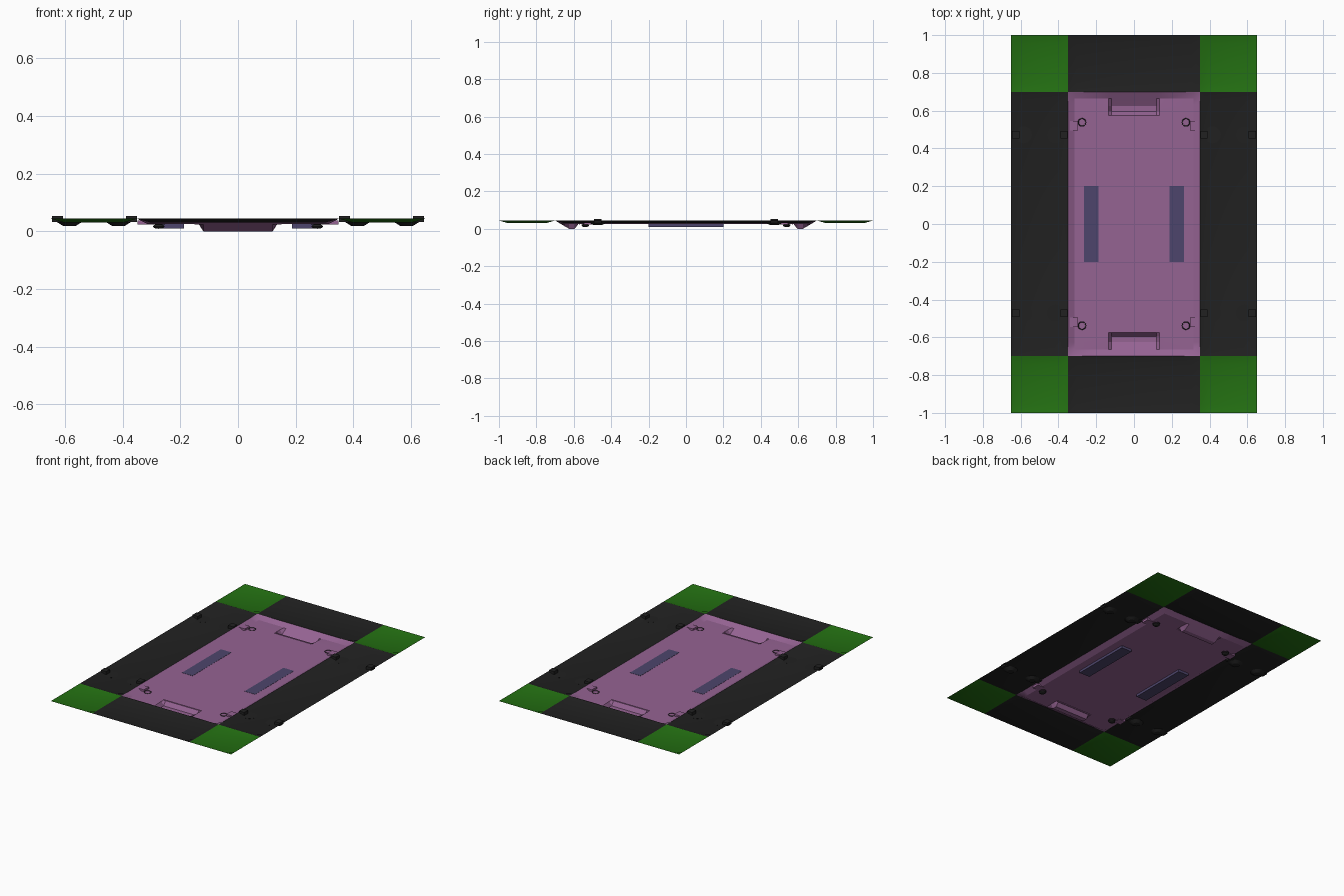
import bpy, bmesh, math

if "Cube" in bpy.data.objects:
    bpy.data.objects.remove(bpy.data.objects["Cube"])


def mat(name, col):
    m = bpy.data.materials.new(name)
    m.diffuse_color = (*col, 1)
    m.use_nodes = True
    m.node_tree.nodes["Principled BSDF"].inputs["Base Color"].default_value = m.diffuse_color
    return m


DARK = mat("charcoal", (0.015, 0.015, 0.015))
GREEN = mat("green", (0.017, 0.16, 0.006))
PINK = mat("mauve", (0.30, 0.125, 0.29))
BLUE = mat("slate_blue", (0.075, 0.06, 0.15))
RIM, FLOOR = 0.044, 0.026


def finish(name, bm, m, angle=20):
    me = bpy.data.meshes.new(name)
    bm.to_mesh(me)
    bm.free()
    me.materials.append(m)
    ob = bpy.data.objects.new(name, me)
    bpy.context.collection.objects.link(ob)
    bpy.ops.object.select_all(action='DESELECT')
    ob.select_set(True)
    bpy.context.view_layer.objects.active = ob
    bpy.ops.object.shade_smooth_by_angle(angle=math.radians(angle))
    return ob


def sheet(name, xs, ys, height, m):
    """Pressed sheet: a grid on the given lines, shaped by height(x, y)."""
    bm = bmesh.new()
    rows = [[bm.verts.new((x, y, height(x, y))) for x in xs] for y in ys]
    for a, b in zip(rows, rows[1:]):
        for i in range(len(xs) - 1):
            bm.faces.new((a[i], a[i + 1], b[i + 1], b[i]))
    return finish(name, bm, m)


def tray(name, cx, cy, hx, hy, inset, floor, m):
    def height(x, y):
        return RIM if abs(x - cx) > hx - inset / 2 or abs(y - cy) > hy - inset / 2 else floor
    xs = [cx - hx, cx - hx + inset, cx + hx - inset, cx + hx]
    ys = [cy - hy, cy - hy + inset, cy + hy - inset, cy + hy]
    return sheet(name, xs, ys, height, m)


def block(name, x0, x1, y0, y1, z0, z1, m):
    bm = bmesh.new()
    bmesh.ops.create_cube(bm, size=1)
    for v in bm.verts:
        v.co.x = x0 if v.co.x < 0 else x1
        v.co.y = y0 if v.co.y < 0 else y1
        v.co.z = z0 if v.co.z < 0 else z1
    return finish(name, bm, m)


def centre_height(x, y):
    ax, ay = abs(x), abs(y)
    if ax < 0.125 and 0.59 < ay < 0.63:
        return 0.0
    if ax < 0.14 and 0.65 < ay < 0.68:
        return FLOOR - 0.003
    if ax > 0.34 or ay > 0.69:
        return RIM
    return FLOOR


# Central pressed panel with a hand well at each end
half_x = [0.12, 0.135, 0.165, 0.315, 0.35]
half_y = [0.575, 0.595, 0.625, 0.665, 0.70]
sheet("centre_panel", [-x for x in reversed(half_x)] + half_x,
      [-y for y in reversed(half_y)] + half_y, centre_height, PINK)

# Outer panels and corners
for s, side in ((-1, "left"), (1, "right")):
    tray(f"{side}_panel", s * 0.5, 0, 0.15, 0.70, 0.045, 0.031, DARK)
    for t, end in ((-1, "front"), (1, "back")):
        tray(f"{end}_{side}_corner", s * 0.5, t * 0.85, 0.15, 0.15, 0.045, 0.031, GREEN)
for t, end in ((-1, "front"), (1, "back")):
    tray(f"{end}_panel", 0, t * 0.85, 0.35, 0.15, 0.045, 0.031, DARK)
    # Raised lip around the hand well
    block(f"{end}_well_lip", -0.135, 0.135, t * 0.57 - 0.003, t * 0.57 + 0.003,
          FLOOR - 0.004, FLOOR + 0.003, PINK)

# Long strips under the centre panel
for s, side in ((-1, "left"), (1, "right")):
    x = s * 0.226
    block(f"{side}_strip", x - 0.038, x + 0.038, -0.2, 0.2, 0.01, FLOOR + 0.001, BLUE)


def socket(name, x, y):
    # Shallow round cup hanging under a side panel
    bm = bmesh.new()
    bmesh.ops.create_cone(bm, cap_ends=True, segments=20, radius1=0.022, radius2=0.045, depth=0.014)
    bmesh.ops.translate(bm, verts=bm.verts, vec=(x, y, 0.026))
    finish(name, bm, DARK)


for s, side in ((-1, "left"), (1, "right")):
    for t, end in ((-1, "front"), (1, "back")):
        tag = f"{end}_{side}"
        # Side panel clips
        y = t * 0.472
        for cx, inward, label in ((0.37, 0.415, "inner"), (0.626, 0.585, "outer")):
            block(f"{tag}_{label}_clip", s * cx - 0.019, s * cx + 0.019,
                  y - 0.02, y + 0.02, 0.032, 0.053, DARK)
            socket(f"{tag}_{label}_socket", s * inward, y)
        # Ball stud under the centre panel, with its ring on top
        bx, by = s * 0.275, t * 0.538
        bm = bmesh.new()
        bmesh.ops.create_uvsphere(bm, u_segments=16, v_segments=10, radius=0.02)
        for v in bm.verts:
            v.co = (v.co.x + bx, v.co.y + by, v.co.z * 0.4 + 0.017)
        finish(f"{tag}_stud", bm, DARK, 40)
        bpy.ops.mesh.primitive_torus_add(location=(bx, by, FLOOR), major_radius=0.02,
                                         minor_radius=0.0025, major_segments=20, minor_segments=6)
        bpy.context.object.name = f"{tag}_stud_ring"
        bpy.context.object.data.materials.append(DARK)
        # Raised arm joining the stud to the rim
        block(f"{tag}_stud_arm", min(s * 0.297, s * 0.348), max(s * 0.297, s * 0.348),
              t * 0.52 - 0.025, t * 0.52 + 0.025, 0.024, 0.038, PINK)
